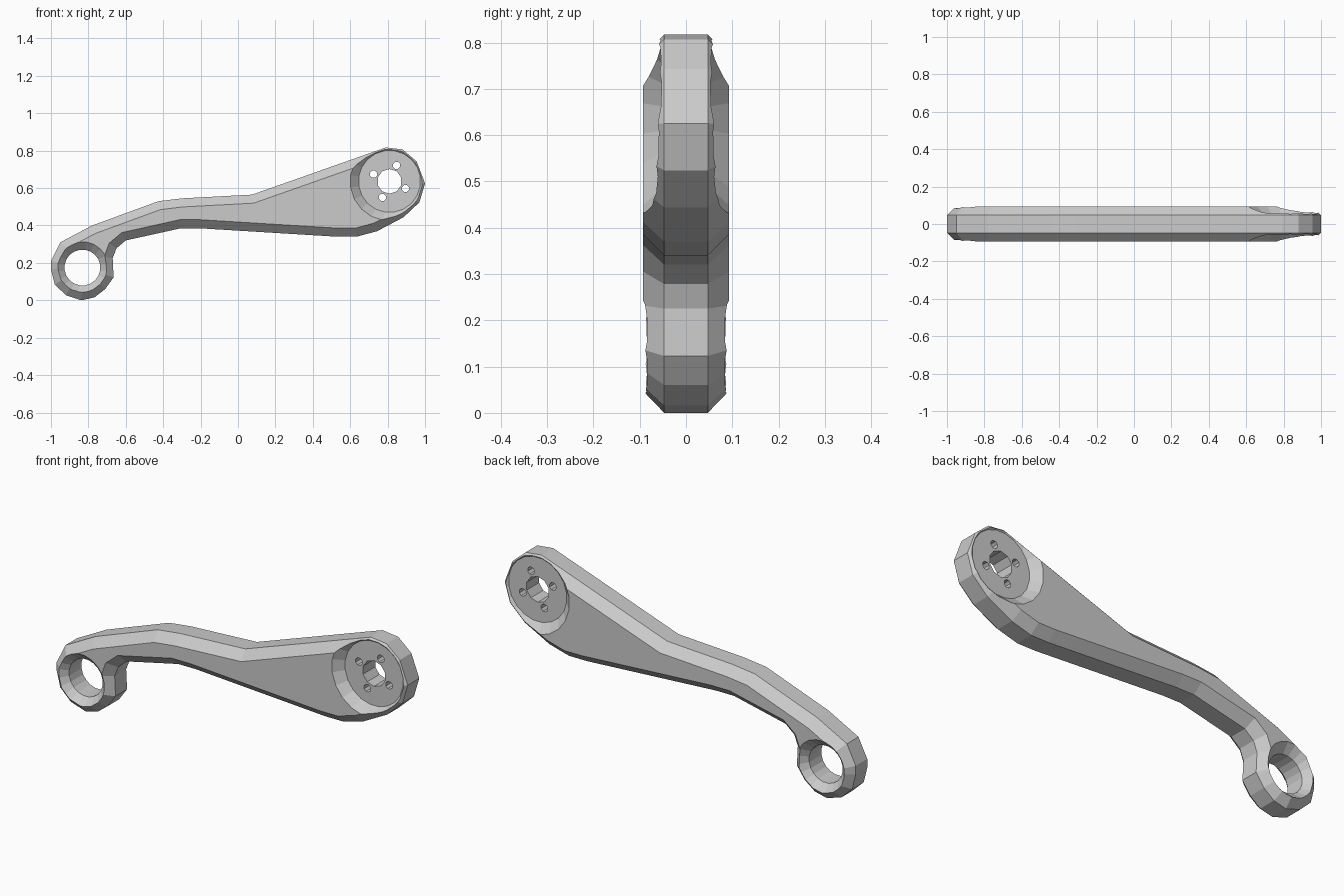
import bpy, bmesh
from math import cos, sin, pi, radians
from mathutils import Vector

if "Cube" in bpy.data.objects:
    bpy.data.objects.remove(bpy.data.objects["Cube"])

# Side outline of the arm (x, z), clockwise from the left of the small ring
OUTLINE = [(-1, .21), (-.95, .31), (-.78, .40), (-.425, .53), (-.30, .545), (.075, .565),
           (.79, .817), (.88, .807), (.955, .743), (1, .625), (.97, .524), (.885, .444),
           (.745, .37), (.634, .34), (.53, .34), (-.205, .385), (-.307, .385), (-.60, .32),
           (-.65, .278), (-.67, .225), (-.665, .123), (-.71, .06), (-.767, .016),
           (-.837, 0), (-.92, .027), (-.98, .085), (-1, .165)]


def inset(points, d):
    """Mitred inward offset of a clockwise outline."""
    pts = [Vector(p) for p in points]
    out = []
    for i, p in enumerate(pts):
        a = (p - pts[i - 1]).normalized()
        b = (pts[(i + 1) % len(pts)] - p).normalized()
        na, nb = Vector((a.y, -a.x)), Vector((b.y, -b.x))
        out.append(p + (na + nb) * d / (1 + na.dot(nb)))
    return out


def loft(name, loops):
    """Skin a stack of closed loops and cap both ends."""
    bm = bmesh.new()
    rings = [[bm.verts.new(p) for p in loop] for loop in loops]
    n = len(rings[0])
    for r, s in zip(rings, rings[1:]):
        for i in range(n):
            j = (i + 1) % n
            bm.faces.new((r[i], r[j], s[j], s[i]))
    bm.faces.new(rings[0])
    bm.faces.new(rings[-1])
    bmesh.ops.recalc_face_normals(bm, faces=bm.faces)
    mesh = bpy.data.meshes.new(name)
    bm.to_mesh(mesh)
    bm.free()
    ob = bpy.data.objects.new(name, mesh)
    bpy.context.collection.objects.link(ob)
    return ob


def lathe(name, cx, cz, profile, n):
    """Turn a (y, radius) profile about an axis along y."""
    return loft(name, [[(cx + r * cos(2 * pi * (i + .5) / n), y, cz + r * sin(2 * pi * (i + .5) / n))
                        for i in range(n)] for y, r in profile])


def cut(target, cutter):
    mod = target.modifiers.new("cut", 'BOOLEAN')
    mod.operation = 'DIFFERENCE'
    mod.solver = 'EXACT'
    mod.object = cutter
    bpy.context.view_layer.objects.active = target
    bpy.ops.object.modifier_apply(modifier=mod.name)
    bpy.data.objects.remove(cutter)


# Arm body with wide chamfers on both faces
inner = inset(OUTLINE, .046)
arm = loft("crank_arm", [[(p[0], y, p[1]) for p in pts] for y, pts in
                         ((-.093, inner), (-.047, OUTLINE), (.047, OUTLINE), (.093, inner))])

# Small ring: through hole with countersinks
cut(arm, lathe("ring_cutter", -.832, .175,
               [(-.2, .245), (-.05, .096), (.05, .096), (.2, .245)], 20))

# Large hub: conical recess on each face, then the centre hole
HX, HZ = .81, .636
for s in (-1, 1):
    cut(arm, lathe("recess_cutter", HX, HZ, [(s * .05, .166), (s * .2, .322)], 20))
cut(arm, lathe("centre_cutter", HX, HZ, [(-.2, .066), (.2, .066)], 10))

# Four bolt holes
for k in range(4):
    a = radians(66 + 90 * k)
    cut(arm, lathe("bolt_cutter", HX + .094 * cos(a), HZ + .094 * sin(a),
                   [(-.2, .02), (.2, .02)], 8))
